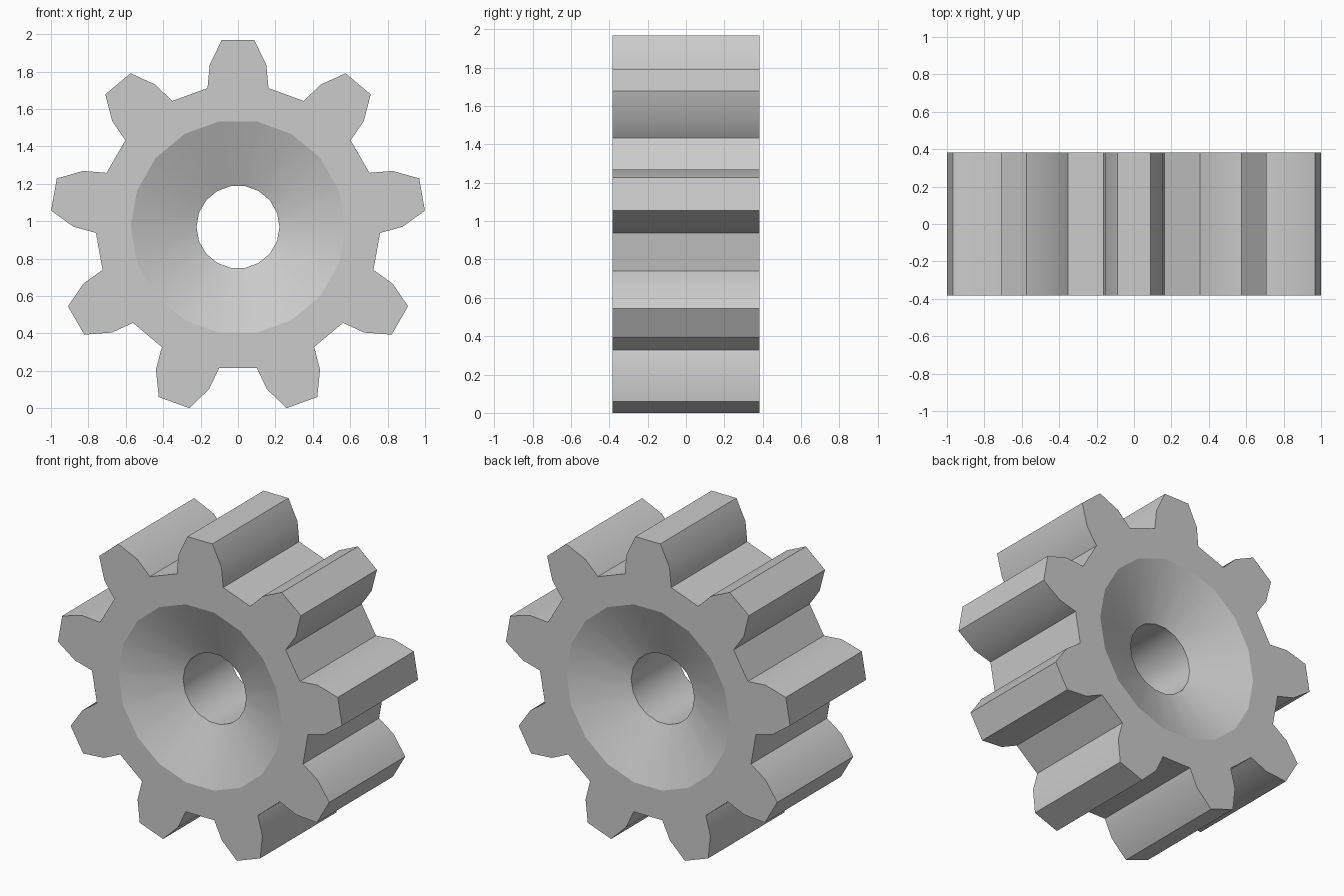
import bpy, bmesh
from math import sin, cos, radians

if "Cube" in bpy.data.objects:
    bpy.data.objects.remove(bpy.data.objects["Cube"])

TEETH, STEP = 9, 40
CENTRE_Z, HALF_DEPTH, RECESS = 0.969, 0.382, 0.148
# One tooth outline: (radius, degrees from tooth axis)
TOOTH = [(0.76, -12.4), (0.88, -9.9), (1.003, -5),
         (1.003, 5), (0.88, 9.9), (0.76, 12.4)]
CONE_R, BORE_R = 0.574, 0.222

bm = bmesh.new()


def vert(r, deg, y):
    a = radians(deg)
    return bm.verts.new((r * sin(a), y, CENTRE_Z + r * cos(a)))


def make_side(s):
    """Rings of points for one end of the gear: outline, recess rim, bore."""
    y, inner = s * HALF_DEPTH, s * (HALF_DEPTH - RECESS)
    outline = [vert(r, k * STEP + d, y) for k in range(TEETH) for r, d in TOOTH]
    rim = [vert(CONE_R, -10 + 20 * i, y) for i in range(2 * TEETH)]
    bore = [vert(BORE_R, -10 + 20 * i, inner) for i in range(2 * TEETH)]
    return outline, rim, bore


def bridge(a, b):
    n = len(a)
    for i in range(n):
        j = (i + 1) % n
        bm.faces.new((a[i], a[j], b[j], b[i]))


front, back = make_side(-1), make_side(1)

for outline, rim, bore in (front, back):
    n, m = len(outline), len(rim)
    for k in range(TEETH):
        tooth = outline[6 * k:6 * k + 6]
        # Flat end face: tooth sector, then gap sector
        bm.faces.new([rim[2 * k + 1], rim[2 * k]] + tooth)
        bm.faces.new((rim[2 * k + 1], tooth[5],
                      outline[(6 * k + 6) % n], rim[(2 * k + 2) % m]))
    # Conical recess
    bridge(rim, bore)

# Toothed outside wall and centre bore
bridge(front[0], back[0])
bridge(front[2], back[2])

bmesh.ops.recalc_face_normals(bm, faces=bm.faces[:])
mesh = bpy.data.meshes.new("gear_wheel")
bm.to_mesh(mesh)
bm.free()
gear = bpy.data.objects.new("gear_wheel", mesh)
bpy.context.collection.objects.link(gear)

bpy.context.view_layer.objects.active = gear
gear.select_set(True)
bpy.ops.object.shade_smooth_by_angle(angle=radians(22))
